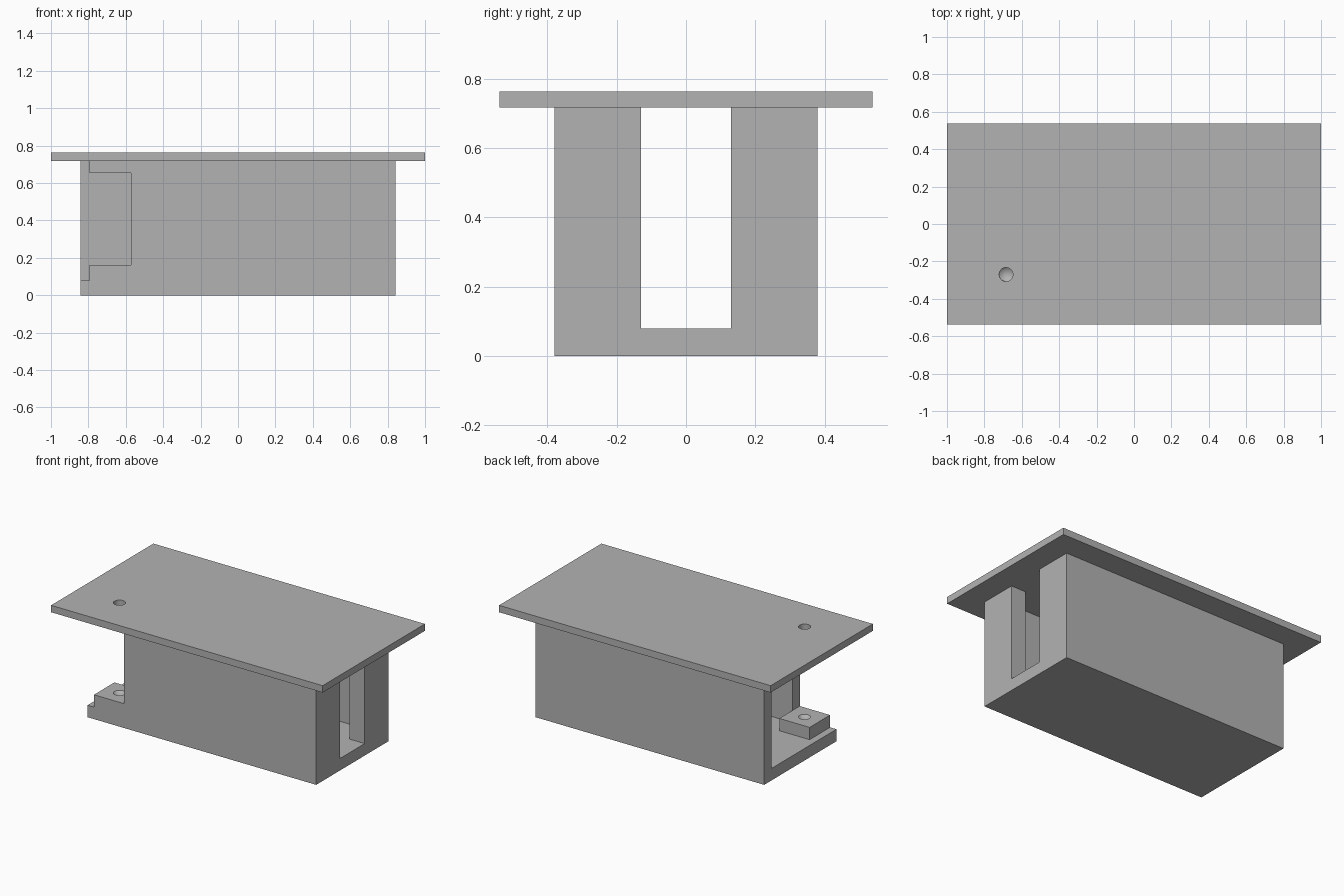
import bpy

cube = bpy.data.objects.get("Cube")
if cube:
    bpy.data.objects.remove(cube, do_unlink=True)

GREY = (0.45, 0.45, 0.45, 1)
mat = bpy.data.materials.new("plain grey")
mat.use_nodes = True
mat.diffuse_color = GREY
mat.node_tree.nodes["Principled BSDF"].inputs["Base Color"].default_value = GREY


def finish(name):
    obj = bpy.context.object
    obj.name = name
    obj.data.materials.append(mat)
    return obj


def box(name, x, y, z):
    """Box given by its lower and upper limit on each axis."""
    spans = (x, y, z)
    bpy.ops.mesh.primitive_cube_add(size=1, location=[(a + b) / 2 for a, b in spans])
    bpy.context.object.scale = [b - a for a, b in spans]
    bpy.ops.object.transform_apply(location=True, rotation=False, scale=True)
    return finish(name)


def combine(target, other, operation):
    """Apply a boolean and remove the helper."""
    mod = target.modifiers.new("combine", 'BOOLEAN')
    mod.operation = operation
    mod.solver = 'EXACT'
    mod.object = other
    bpy.context.view_layer.objects.active = target
    bpy.ops.object.modifier_apply(modifier=mod.name)
    bpy.data.objects.remove(other, do_unlink=True)


HALF_X, HALF_Y, WALL = 0.842, 0.38, 0.075
FLOOR, RIM, TOP = 0.08, 0.717, 0.763
NOTCH_X = -0.572
BLOCK_X, BLOCK_Y = (-0.795, NOTCH_X), (-HALF_Y, -0.165)
PIVOT = (-0.684, -0.27)
HOLE_R = 0.037

# Hollow body, open at one end and along part of the front
body = box("body", (-HALF_X, HALF_X), (-HALF_Y, HALF_Y), (0, RIM))
inner_y = HALF_Y - WALL
for x, y in (((-1, HALF_X - 0.11), (-inner_y, inner_y)),   # cavity
             ((0, 1), (-0.13, 0.13)),                      # end slot
             ((-1, NOTCH_X), (-1, inner_y))):              # front opening
    combine(body, box("cutter", x, y, (FLOOR, 1)), 'DIFFERENCE')

# Lower pivot block, with a shallow conical seat
combine(body, box("lower_block", BLOCK_X, BLOCK_Y, (FLOOR, 0.162)), 'UNION')
bpy.ops.mesh.primitive_cone_add(vertices=32, radius1=0, radius2=HOLE_R + 0.001,
                                depth=0.03, location=(*PIVOT, 0.148))
combine(body, finish("seat_cutter"), 'DIFFERENCE')

# Overhanging top plate with the upper pivot block and its drilled hole
plate = box("top_plate", (-1, 1), (-0.538, 0.538), (RIM, TOP))
combine(plate, box("upper_block", BLOCK_X, BLOCK_Y, (0.655, RIM + 0.01)), 'UNION')
bpy.ops.mesh.primitive_cylinder_add(vertices=32, radius=HOLE_R, depth=0.4,
                                    location=(*PIVOT, 0.7))
combine(plate, finish("hole_cutter"), 'DIFFERENCE')

# Round holes shade smooth, every box edge stays sharp
for obj in (body, plate):
    bpy.ops.object.select_all(action='DESELECT')
    obj.select_set(True)
    bpy.context.view_layer.objects.active = obj
    bpy.ops.object.shade_smooth_by_angle(angle=0.5)
